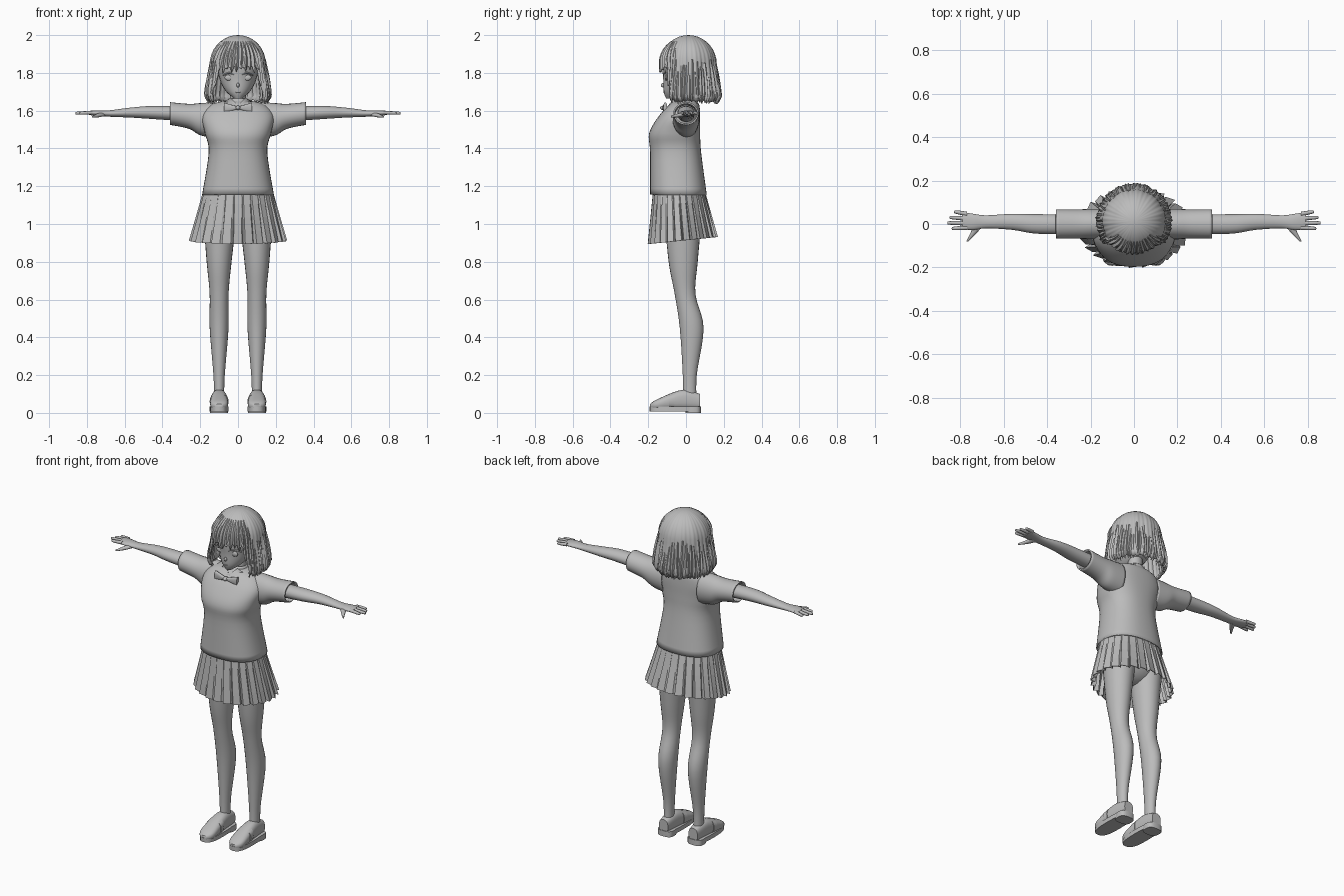
import bpy, bmesh, math, random
from mathutils import Vector

random.seed(4)
if "Cube" in bpy.data.objects:
    bpy.data.objects.remove(bpy.data.objects["Cube"])

GREY = (.5, .5, .5, 1)
clay = bpy.data.materials.new("plain_grey")
clay.use_nodes = True
clay.diffuse_color = GREY
clay.node_tree.nodes["Principled BSDF"].inputs["Base Color"].default_value = GREY
X, Y, Z = range(3)


def finish(name, bm, mirror=False, smooth=True, thick=0):
    """Turn a bmesh into a shaded object with its modifiers."""
    bmesh.ops.remove_doubles(bm, verts=bm.verts, dist=.0001)
    bmesh.ops.recalc_face_normals(bm, faces=bm.faces)
    mesh = bpy.data.meshes.new(name)
    bm.to_mesh(mesh)
    bm.free()
    mesh.materials.append(clay)
    part = bpy.data.objects.new(name, mesh)
    bpy.context.collection.objects.link(part)
    if thick:
        part.modifiers.new("Thickness", 'SOLIDIFY').thickness = thick
    if mirror:
        part.modifiers.new("Mirror", 'MIRROR')
    if smooth:
        bpy.ops.object.select_all(action='DESELECT')
        part.select_set(True)
        bpy.context.view_layer.objects.active = part
        bpy.ops.object.shade_smooth_by_angle(angle=math.radians(45))


def add_rings(bm, rings, caps=False):
    """Join closed rings of points with quads."""
    loops = [[bm.verts.new(point) for point in ring] for ring in rings]
    for low, high in zip(loops, loops[1:]):
        for i in range(len(low)):
            bm.faces.new((low[i - 1], low[i], high[i], high[i - 1]))
    if caps:
        bm.faces.new(loops[0])
        bm.faces.new(loops[-1])


def skin(name, rings, caps=False, **options):
    bm = bmesh.new()
    add_rings(bm, rings, caps)
    finish(name, bm, **options)


def spline(keys, steps=5):
    """Pass a smooth curve through key sections."""
    keys = [Vector(key) for key in keys]
    padded = [keys[0], *keys, keys[-1]]
    for a, b, c, d in zip(padded, padded[1:], padded[2:], padded[3:]):
        for step in range(steps):
            t = step / steps
            yield b + (c - a) * t / 2 + (a - b * 2.5 + c * 2 - d / 2) * t**2 + (b * 3 - a - c * 3 + d) * t**3 / 2
    yield keys[-1]


def sweep(name, axis, keys, sides=24, power=2, caps=True, **options):
    """Superellipse rings; a key is (position, two centres, two radii)."""
    rings = []
    for position, centre_a, centre_b, radius_a, radius_b in spline(keys):
        ring = []
        for i in range(sides):
            c, s = math.cos(math.tau * i / sides), math.sin(math.tau * i / sides)
            point = [centre_a + radius_a * math.copysign(abs(c) ** (2 / power), c),
                     centre_b + radius_b * math.copysign(abs(s) ** (2 / power), s)]
            point.insert(axis, position)
            ring.append(point)
        rings.append(ring)
    skin(name, rings, caps, **options)


def ball(name, centre, size, **options):
    bm = bmesh.new()
    bmesh.ops.create_uvsphere(bm, u_segments=20, v_segments=12, radius=1)
    bmesh.ops.scale(bm, vec=size, verts=bm.verts)
    bmesh.ops.translate(bm, vec=centre, verts=bm.verts)
    finish(name, bm, **options)


# Sweater with open hem and cuffs
sweep("sweater_body", Z, [
    (1.155, 0, -.04, .19, .15), (1.38, 0, -.055, .155, .135),
    (1.48, 0, -.06, .175, .135), (1.57, 0, -.035, .19, .11),
    (1.63, 0, -.01, .145, .08), (1.655, 0, 0, .06, .05)],
    sides=40, power=2.4, caps=False, thick=.006)
sweep("sweater_sleeves", X, [
    (.12, 0, 1.55, .07, .095), (.2, 0, 1.555, .07, .085),
    (.26, 0, 1.57, .067, .066), (.36, 0, 1.585, .067, .06)],
    caps=False, mirror=True, thick=.008)

# Arms running into flat palms
sweep("arms", X, [
    (.22, 0, 1.58, .045, .04), (.44, 0, 1.59, .045, .035),
    (.56, .01, 1.59, .037, .027), (.68, .01, 1.585, .03, .017),
    (.74, .01, 1.587, .037, .015), (.79, .015, 1.588, .04, .011)], mirror=True)

# Fingers spread slightly; thumb points forward
tips = {"index": .84, "middle": .86, "ring": .85, "little": .83}
for place, (finger, tip) in enumerate(tips.items()):
    root = .021 * place - .017
    end = root * 1.2
    sweep(finger + "_fingers", X, [
        (.77, root, 1.59, .011, .01), (tip - .01, end, 1.587, .008, .008),
        (tip, end, 1.587, .003, .003)], sides=10, mirror=True)
sweep("thumbs", Y, [
    (0, .715, 1.582, .022, .012), (-.04, .738, 1.575, .015, .01),
    (-.08, .768, 1.568, .005, .005)], sides=12, mirror=True)

# Legs and hips
sweep("legs", Z, [
    (.06, .1, .02, .026, .036), (.2, .1, .02, .03, .037),
    (.45, .1, .03, .05, .063), (.63, .1, -.005, .05, .055),
    (.8, .1, -.015, .066, .077), (1.05, .095, -.015, .09, .1)], mirror=True)
ball("hips", (0, -.02, 1.06), (.178, .11, .13))

# Pleated skirt: broad flat pleats with sharp folds, longer in front
PLEATS = 26
folds = {0: -.035, .12: .03, .85: 0}
rings = []
for row in range(5):
    k = row / 4
    ring = []
    for pleat in range(PLEATS):
        for offset, lift in folds.items():
            angle = math.tau * (pleat + offset) / PLEATS
            fold = 1 + lift * (.3 + 1.5 * k)
            c, s = math.cos(angle) * fold, math.sin(angle) * fold
            ring.append(((.183 + .064 * k) * c, .02 * k - .037 + (.137 + .04 * k) * s,
                         1.175 - k * (.262 - .018 * s)))
    rings.append(ring)
skin("pleated_skirt", rings, smooth=False, thick=.004)

# Loafers
sweep("shoe_uppers", Y, [
    (-.19, .1, .035, .02, .012), (-.15, .1, .045, .047, .028),
    (-.02, .1, .07, .04, .052), (.075, .1, .06, .03, .04)], power=2.6, mirror=True)
sweep("shoe_straps", Y, [
    (-.09, .1, .06, .05, .038), (-.06, .1, .064, .047, .045)], power=2.6, mirror=True)
sole = (.1, -.058, .05, .135)
sweep("shoe_soles", Z, [(.008, *sole), (.034, *sole)], power=2.8, mirror=True)
heel = (.1, .038, .048, .041)
sweep("shoe_heels", Z, [(0, *heel), (.034, *heel)], power=3, mirror=True)

# Neck, head and face
sweep("neck", Z, [(1.6, 0, .01, .055, .045), (1.65, 0, .01, .043, .04), (1.74, 0, .01, .042, .04)])
sweep("head", Z, [
    (1.665, 0, -.085, .02, .02), (1.7, 0, -.045, .062, .073),
    (1.76, 0, -.01, .095, .11), (1.86, 0, .005, .11, .125), (1.96, 0, .01, .06, .06)])
ball("nose", (0, -.118, 1.735), (.008, .015, .012))
ball("lips", (0, -.11, 1.697), (.015, .01, .005))
ball("eyes", (.047, -.104, 1.775), (.024, .008, .016), mirror=True)
sweep("eyelashes", X, [
    (.02, -.115, 1.79, .006, .003), (.05, -.107, 1.8, .007, .005),
    (.08, -.082, 1.787, .006, .003)], sides=8, mirror=True)

# Hair shape: a dome above the crown line, a flared bob below it
CROWN, DOME, FLARE, TURN = 1.85, .15, .026, 1.675


def hair_point(angle, z, out=0):
    radius = .147
    if z > CROWN:
        radius *= math.sqrt(max(0, 1 - ((z - CROWN) / DOME) ** 2))
    else:
        radius += FLARE * min(1, (CROWN - z) / (CROWN - TURN))
        radius -= max(0, TURN - z) / 2
    radius += out
    return radius * math.sin(angle), .013 - radius * math.cos(angle), z


def hair_end(angle):
    """Fringe height in front, bob length elsewhere."""
    side = min(1, max(0, (abs(angle) - .77) * 5))
    return 1.835 - .18 * side


# Hair shell with combed ridges
rings = []
STRIPS, ROWS = 144, 9
for row in range(ROWS * 2):
    ring = []
    for strip in range(STRIPS):
        angle = math.tau * strip / STRIPS - math.pi
        ridge = abs(math.sin(angle * 18)) + math.sin(angle * 11) / 2
        k = row / ROWS
        if row < ROWS:
            z = CROWN + DOME * math.cos(math.pi / 2 * k)
        else:
            k = (row - ROWS) / (ROWS - 1)
            z = CROWN + (hair_end(angle) - .008 * ridge - CROWN) * k
            k = 1 + k / 2
        ring.append(hair_point(angle, z, .004 * k * (ridge - .6)))
    rings.append(ring)
skin("hair_shell", rings, thick=.012)

# Tapered ridged locks lying over the shell
locks = bmesh.new()


def add_lock(angle, lean, top, tip, width, height, steps=9):
    rings = []
    for step in range(steps):
        k = step / (steps - 1)
        half = width * (.02 + math.sqrt(math.sin(math.pi * (.1 + .9 * k)) + .001))
        rise = height * (.3 + .7 * math.sin(math.pi * k))
        outline = ((-half, -.003), (0, rise), (half, -.003), (0, -.008))
        rings.append([hair_point(angle + lean * k + turn, top + (tip - top) * k, lift)
                      for turn, lift in outline])
    add_rings(locks, rings, caps=True)


BOB = 44
for i in range(BOB):
    add_lock(1 + (math.tau - 2) * i / (BOB - 1), random.uniform(-.06, .06), random.uniform(1.78, 1.88),
             random.uniform(1.635, 1.65), random.uniform(.05, .09), random.uniform(.006, .012))
for i in range(13):
    angle = .14 * (i - 6)
    add_lock(angle, .2 * (angle - .3), 1.965, random.uniform(1.795, 1.825), .085, .01)
for side in (-1, 1):
    for angle, tip in ((.77, 1.73), (.87, 1.685), (.98, 1.66)):
        add_lock(side * angle, side * .08, 1.93, tip, .065, .008)
finish("hair_locks", locks)

# Collar and bow tie
sweep("collar_band", Z, [(1.635, 0, -.005, .068, .07), (1.665, 0, .005, .05, .05)], caps=False, thick=.005)
flap = bmesh.new()
corners = ((0, -.092, 1.63), (.04, -.062, 1.668), (.075, -.05, 1.645), (.055, -.105, 1.61))
flap.faces.new([flap.verts.new(corner) for corner in corners])
finish("collar_flaps", flap, mirror=True, thick=.006)
sweep("bow_wings", X, [(.006, -.117, 1.615, .009, .008), (.075, -.11, 1.615, .01, .028)],
      sides=16, power=2.6, mirror=True)
ball("bow_knot", (0, -.119, 1.615), (.013, .018, .012))
